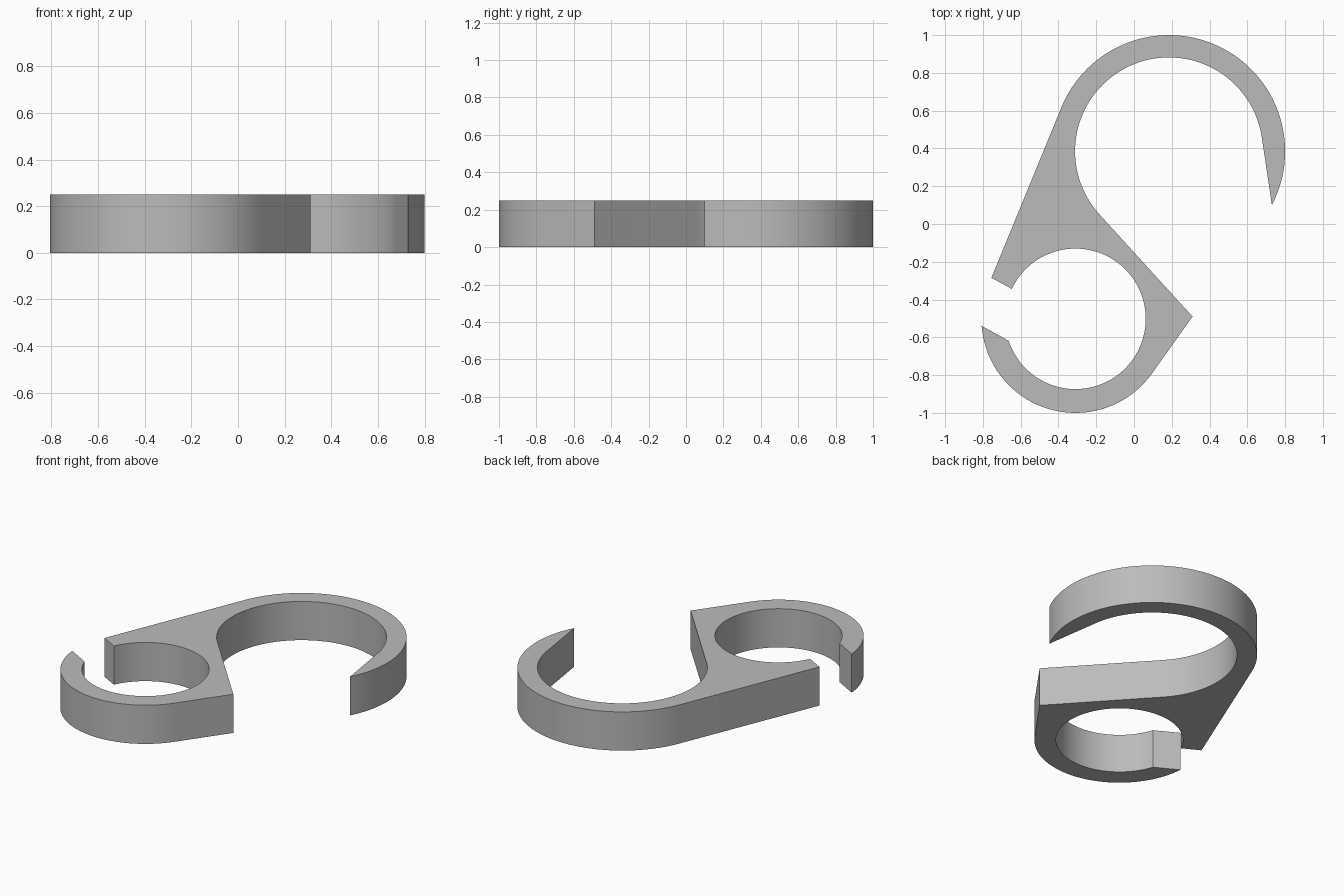
import bpy, bmesh
from math import cos, sin, radians

cube = bpy.data.objects.get("Cube")
if cube:
    bpy.data.objects.remove(cube, do_unlink=True)

THICKNESS = 0.25
BIG, SMALL = (0.185, 0.385), (-0.31, -0.502)   # centres of the two hooks


def arc(centre, radius, start, end, step=3):
    """Points along an arc, angles in degrees."""
    n = max(2, round(abs(end - start) / step))
    angles = [radians(start + (end - start) * i / n) for i in range(n + 1)]
    return [(centre[0] + radius * cos(a), centre[1] + radius * sin(a)) for a in angles]


# Closed outline of the double hook
outline = (
    arc(BIG, 0.615, -27.6, 158)              # outer rim of large hook, ending tangent to the back
    + [(-0.755, -0.285)]                     # upper lip of the small opening
    + arc(SMALL, 0.372, 154.8, -161.7)       # small bore
    + arc(SMALL, 0.498, -175.7, -35.5)       # outer rim of small hook
    + [(0.31, -0.49)]                        # pointed corner
    + arc(BIG, 0.497, 222.3, 8.5)            # large bore, running straight to the tip
)

# Extrude the outline into a flat plate
bm = bmesh.new()
face = bm.faces.new([bm.verts.new((x, y, 0)) for x, y in outline])
top = bmesh.ops.extrude_face_region(bm, geom=[face], use_keep_orig=True)
bmesh.ops.translate(bm, vec=(0, 0, THICKNESS),
                    verts=[v for v in top["geom"] if isinstance(v, bmesh.types.BMVert)])
bmesh.ops.recalc_face_normals(bm, faces=bm.faces)
mesh = bpy.data.meshes.new("double_hook")
bm.to_mesh(mesh)
bm.free()
hook = bpy.data.objects.new("double_hook", mesh)
bpy.context.collection.objects.link(hook)

# Plain grey material
grey = bpy.data.materials.new("grey")
grey.use_nodes = True
colour = (0.5, 0.5, 0.5, 1)
grey.diffuse_color = colour
grey.node_tree.nodes["Principled BSDF"].inputs["Base Color"].default_value = colour
mesh.materials.append(grey)

# Smooth curved walls, sharp rims and corners
bpy.ops.object.select_all(action="DESELECT")
hook.select_set(True)
bpy.context.view_layer.objects.active = hook
bpy.ops.object.shade_smooth_by_angle(angle=radians(25))
